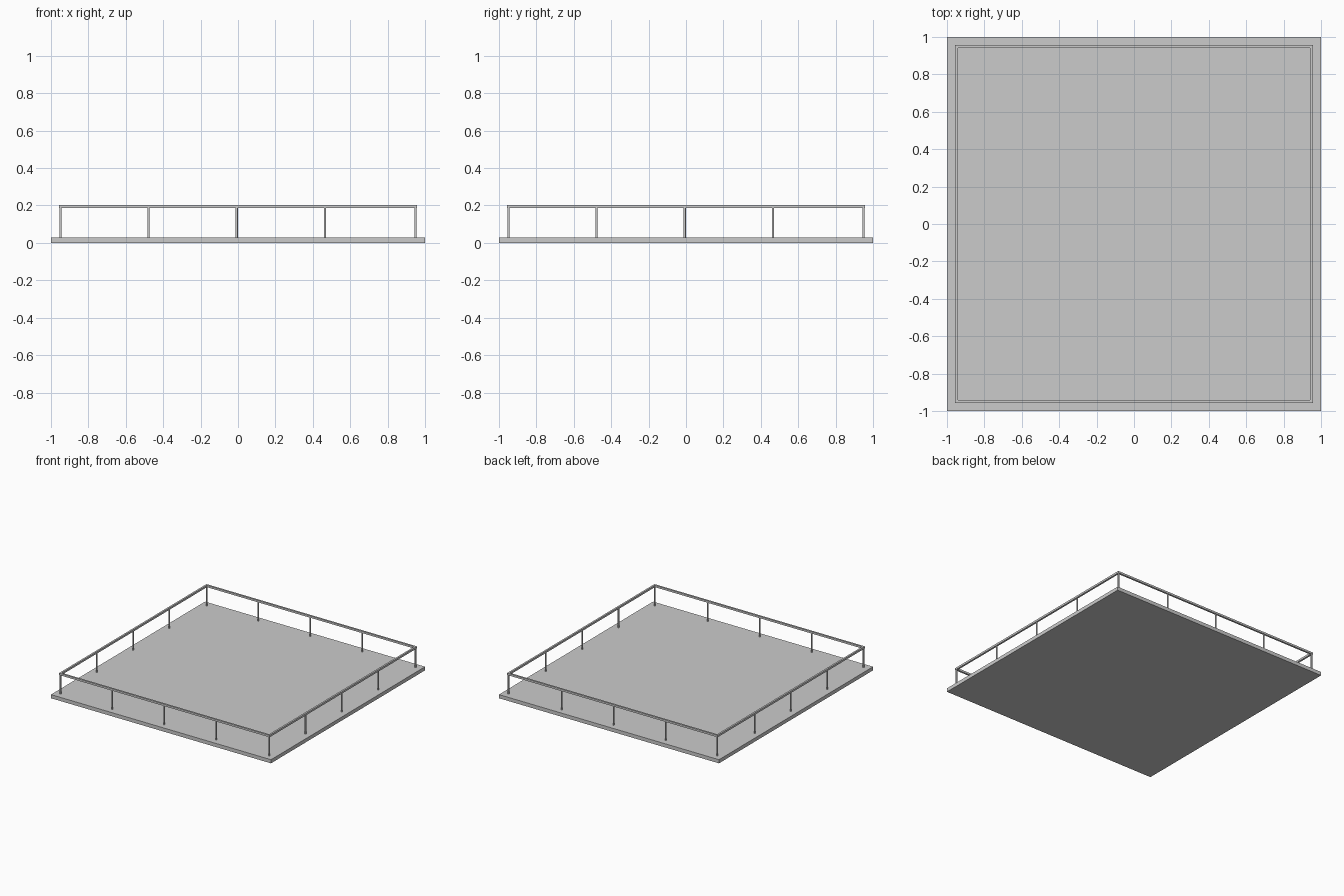
import bpy, bmesh

if "Cube" in bpy.data.objects:
    bpy.data.objects.remove(bpy.data.objects["Cube"])

DECK_TOP = 0.03
RAIL_BOTTOM, RAIL_TOP = 0.186, 0.202
RAIL_OUT, RAIL_IN = 0.957, 0.942


def make_object(name, bm):
    mesh = bpy.data.meshes.new(name)
    bm.to_mesh(mesh)
    bm.free()
    obj = bpy.data.objects.new(name, mesh)
    bpy.context.collection.objects.link(obj)
    return obj


def post(name, x, y):
    bpy.ops.mesh.primitive_cylinder_add(
        vertices=12, radius=0.006, depth=RAIL_BOTTOM - DECK_TOP + 0.004,
        location=(x, y, (RAIL_BOTTOM + DECK_TOP) / 2))
    bpy.context.object.name = name
    bpy.ops.object.shade_smooth_by_angle()


# Flat square deck
bm = bmesh.new()
bmesh.ops.create_cube(bm, size=1)
for v in bm.verts:
    v.co = (v.co.x * 2, v.co.y * 2, (v.co.z + 0.5) * DECK_TOP)
make_object("deck", bm)

# Continuous handrail: a square ring with a rectangular section
bm = bmesh.new()
section = [(RAIL_OUT, RAIL_BOTTOM), (RAIL_OUT, RAIL_TOP),
           (RAIL_IN, RAIL_TOP), (RAIL_IN, RAIL_BOTTOM)]
corners = [(-1, -1), (1, -1), (1, 1), (-1, 1)]
rings = [[bm.verts.new((sx * r, sy * r, z)) for r, z in section]
         for sx, sy in corners]
for i in range(4):
    a, b = rings[i], rings[(i + 1) % 4]
    for j in range(4):
        k = (j + 1) % 4
        bm.faces.new((a[j], b[j], b[k], a[k]))
bmesh.ops.recalc_face_normals(bm, faces=bm.faces)
make_object("handrail", bm)

# Posts: five along each side, sharing the corners
stops = [-0.949, -0.479, -0.007, 0.465, 0.949]
for i, x in enumerate(stops):
    for j, y in enumerate(stops):
        if i in (0, 4) or j in (0, 4):
            post(f"post_{i}_{j}", x, y)
